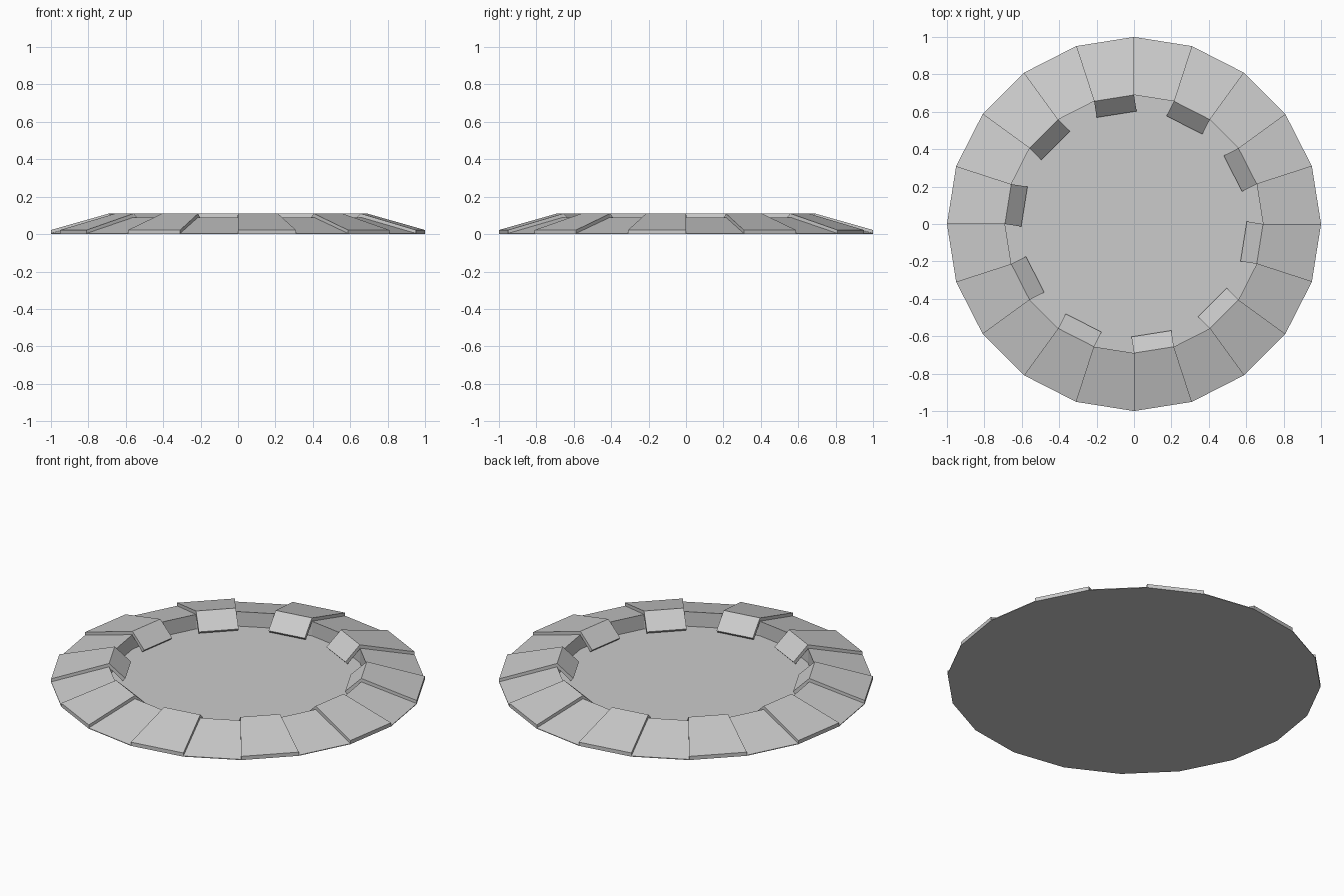
import bpy, math

if "Cube" in bpy.data.objects:
    bpy.data.objects.remove(bpy.data.objects["Cube"])

N = 20            # sides of the ring
R, RI = 1.0, 0.69  # outer and inner radius
STEP = 2 * math.pi / N


def add_mesh(name, verts, faces):
    me = bpy.data.meshes.new(name)
    me.from_pydata(verts, [], faces)
    me.update()
    ob = bpy.data.objects.new(name, me)
    bpy.context.collection.objects.link(ob)
    return ob


def polar(r, a, z):
    return (r * math.cos(a), r * math.sin(a), z)


def prism(name, a_side, b_side):
    """Closed solid between two matching outlines."""
    n = len(a_side)
    faces = [list(range(n))[::-1], list(range(n, 2 * n))]
    faces += [(i, (i + 1) % n, n + (i + 1) % n, n + i) for i in range(n)]
    return add_mesh(name, a_side + b_side, faces)


# Base: flat underside, sloping rim, vertical inner wall and sunken floor
profile = [(R, 0.0), (R, 0.004), (RI, 0.09), (RI, 0.004)]
verts = [polar(r, i * STEP, z) for r, z in profile for i in range(N)]
faces = [list(range(N))[::-1], list(range(3 * N, 4 * N))]
for k in range(3):
    for i in range(N):
        j = (i + 1) % N
        faces.append((k * N + i, k * N + j, (k + 1) * N + j, (k + 1) * N + i))
add_mesh("dish_base", verts, faces)

# Raised plates on every second segment, each with a flap bent down inside
plate = [(R, 0.0), (R, 0.022), (RI, 0.11), (RI, 0.085)]
mid_r = RI * math.cos(STEP / 2)
half_w = RI * math.sin(STEP / 2)
flap = [(mid_r, 0.11), (mid_r - 0.088, 0.027), (mid_r - 0.074, 0.012), (mid_r, 0.085)]
for k in range(1, N, 2):
    a0, a1 = k * STEP, (k + 1) * STEP
    prism("raised_plate", [polar(r, a1, z) for r, z in plate],
          [polar(r, a0, z) for r, z in plate])
    ob = prism("inner_flap", [(r, half_w, z) for r, z in flap],
               [(r, -half_w, z) for r, z in flap])
    ob.rotation_euler.z = (a0 + a1) / 2

# Consistent outward normals
import bmesh
for ob in bpy.context.collection.objects:
    bm = bmesh.new()
    bm.from_mesh(ob.data)
    bmesh.ops.recalc_face_normals(bm, faces=bm.faces)
    bm.to_mesh(ob.data)
    bm.free()
